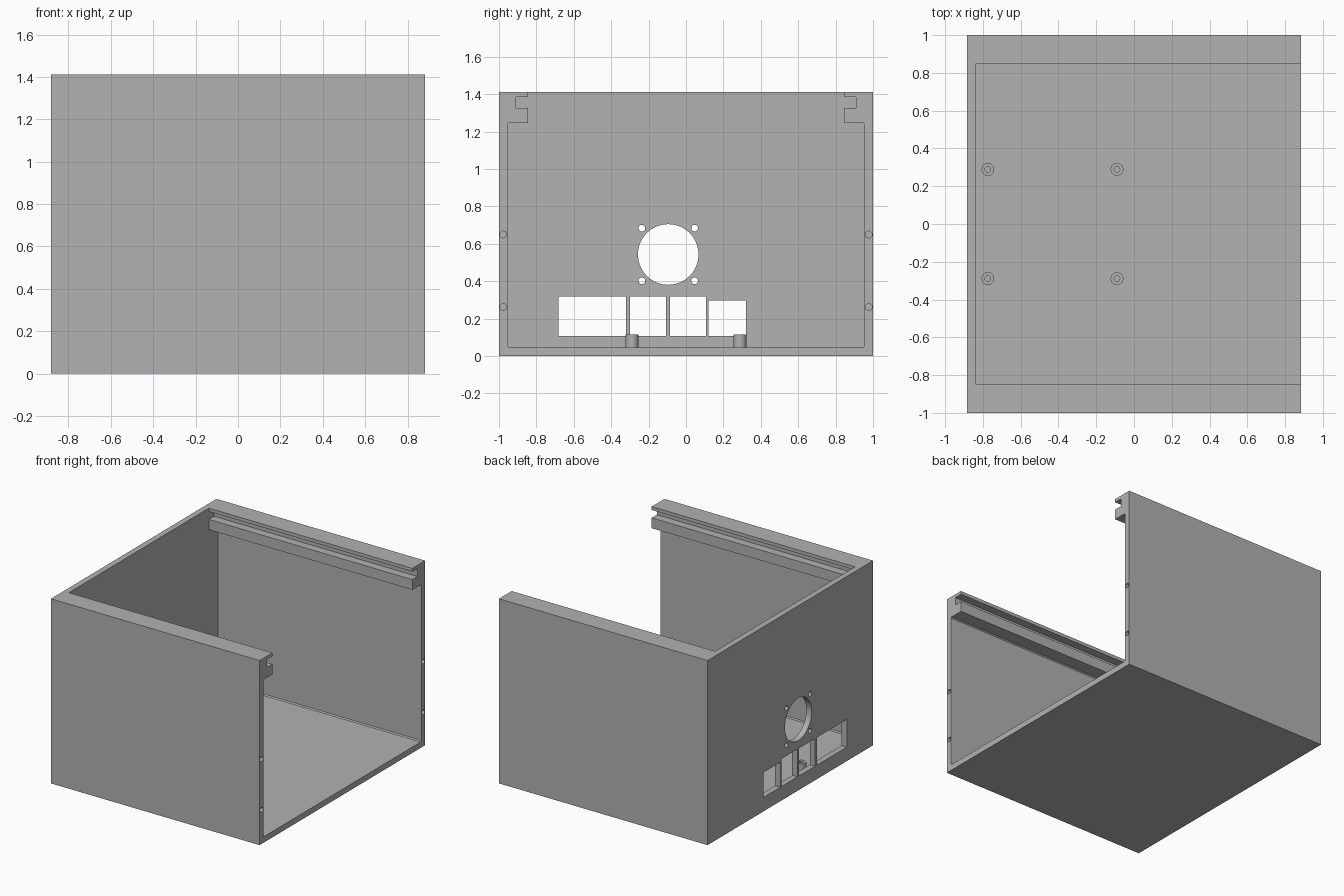
import bpy, bmesh, math
from mathutils import Matrix, Vector

cube = bpy.data.objects.get("Cube")
if cube:
    bpy.data.objects.remove(cube, do_unlink=True)

HX, HEIGHT, WALL = 0.883, 1.412, 0.045   # half length, height, wall thickness
INNER_X = -HX + WALL

grey = bpy.data.materials.new("plain grey")
grey.use_nodes = True
grey.diffuse_color = (0.445, 0.445, 0.445, 1)
grey.node_tree.nodes["Principled BSDF"].inputs["Base Color"].default_value = grey.diffuse_color


def finish(name, bm):
    bmesh.ops.recalc_face_normals(bm, faces=bm.faces)
    mesh = bpy.data.meshes.new(name)
    bm.to_mesh(mesh)
    bm.free()
    mesh.materials.append(grey)
    obj = bpy.data.objects.new(name, mesh)
    bpy.context.collection.objects.link(obj)
    return obj


def box(name, lo, hi):
    bm = bmesh.new()
    lo, hi = Vector(lo), Vector(hi)
    bmesh.ops.create_cube(bm, size=1, matrix=Matrix.Translation((lo + hi) / 2)
                          @ Matrix.Diagonal((*(hi - lo), 1)))
    return finish(name, bm)


def cylinder(name, centre, radius, depth, along_x=False, segments=32):
    bm = bmesh.new()
    turn = Matrix.Rotation(math.pi / 2, 4, "Y") if along_x else Matrix()
    bmesh.ops.create_cone(bm, cap_ends=True, segments=segments, radius1=radius,
                          radius2=radius, depth=depth,
                          matrix=Matrix.Translation(centre) @ turn)
    return finish(name, bm)


def extrude_x(name, outline, x0, x1):
    bm = bmesh.new()
    face = bm.faces.new([bm.verts.new((x0, y, z)) for y, z in outline])
    new = bmesh.ops.extrude_face_region(bm, geom=[face])["geom"]
    bmesh.ops.translate(bm, vec=(x1 - x0, 0, 0),
                        verts=[v for v in new if isinstance(v, bmesh.types.BMVert)])
    return finish(name, bm)


def activate(obj):
    bpy.ops.object.select_all(action="DESELECT")
    obj.select_set(True)
    bpy.context.view_layer.objects.active = obj


def cut(obj, cutter):
    mod = obj.modifiers.new("cut", "BOOLEAN")
    mod.operation, mod.solver, mod.object = "DIFFERENCE", "EXACT", cutter
    activate(obj)
    bpy.ops.object.modifier_apply(modifier=mod.name)
    bpy.data.objects.remove(cutter, do_unlink=True)


def smooth(obj):
    activate(obj)
    bpy.ops.object.shade_smooth_by_angle(angle=math.radians(30))


# Case: a block hollowed by a cavity that leaves slotted rails under the rim
case = box("case", (-HX, -1, 0), (HX, 1, HEIGHT))
IN, RAIL, SLOT, R = 0.955, 0.846, 0.908, 0.008
half = [(IN - R, WALL), (IN, WALL + R), (IN, 1.247 - R), (IN - R, 1.247),
        (RAIL, 1.247), (RAIL, 1.326), (SLOT, 1.326), (SLOT, 1.386),
        (RAIL, 1.386), (RAIL, HEIGHT + 0.2)]
outline = half + [(-y, z) for y, z in reversed(half)]
cut(case, extrude_x("cavity", outline, INNER_X, HX + 0.2))

# Fan opening with four screw holes in the end wall
FAN_Y, FAN_Z, PITCH = -0.095, 0.543, 0.141
WALL_X = -HX + WALL / 2
cut(case, cylinder("fan_hole", (WALL_X, FAN_Y, FAN_Z), 0.162, 0.1, True, 72))
for sy in (-1, 1):
    for sz in (-1, 1):
        cut(case, cylinder("fan_screw_hole", (WALL_X, FAN_Y + sy * PITCH, FAN_Z + sz * PITCH),
                           0.018, 0.1, True))

# Row of connector openings
for y0, y1, top in ((-0.682, -0.32, 0.319), (-0.299, -0.106, 0.319),
                    (-0.086, 0.108, 0.319), (0.12, 0.322, 0.298)):
    cut(case, box("port_hole", (-HX - 0.03, y0, 0.107), (INNER_X + 0.03, y1, top)))

# Blind screw holes in the open edges of the side walls
for y in (-0.977, 0.977):
    for z in (0.262, 0.65):
        cut(case, cylinder("edge_hole", (HX, y, z), 0.018, 0.2, True))
smooth(case)

# Hollow standoffs on the floor
for x, end in ((-0.774, "inner"), (-0.09, "outer")):
    for y, side in ((-0.289, "front"), (0.289, "back")):
        post = cylinder(f"standoff_{end}_{side}", (x, y, 0.08), 0.034, 0.072)
        cut(post, cylinder("bore", (x, y, 0.096), 0.015, 0.1))
        smooth(post)
